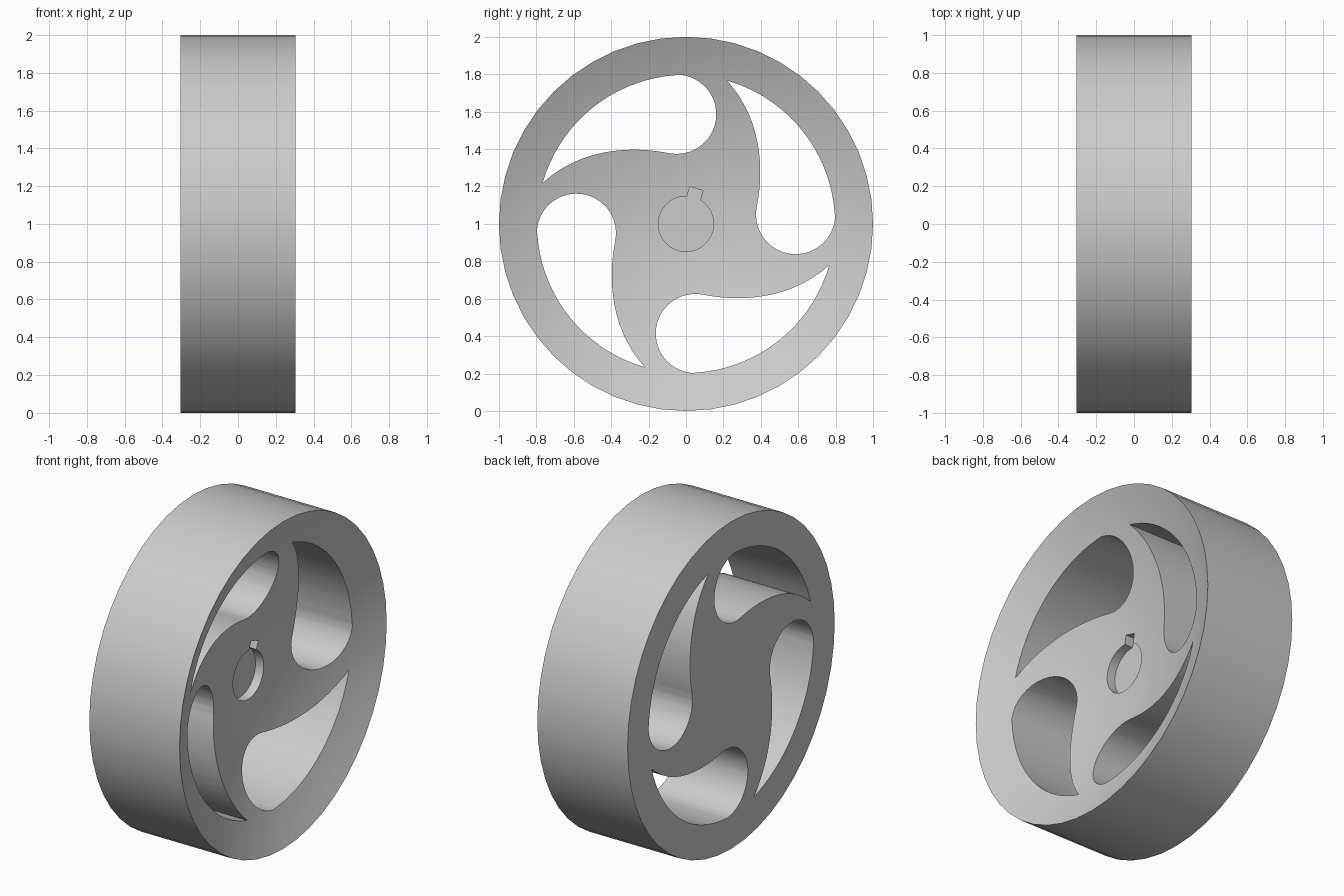
import bpy, bmesh
from math import cos, sin, radians, asin, degrees, sqrt
from mathutils import Vector, Matrix

cube = bpy.data.objects.get("Cube")
if cube:
    bpy.data.objects.remove(cube, do_unlink=True)

HALF_WIDTH = 0.305
DISH_DEPTH = 0.24
BORE_DEPTH = 0.05
DISH_RADIUS = (1 + DISH_DEPTH**2) / (2 * DISH_DEPTH)

grey = bpy.data.materials.new("plain_grey")
grey.use_nodes = True
grey.diffuse_color = (0.6, 0.6, 0.6, 1)
grey.node_tree.nodes["Principled BSDF"].inputs["Base Color"].default_value = (0.6, 0.6, 0.6, 1)


def arc(center, radius, start, end, steps):
    """Points along an arc in the wheel plane, angles in degrees."""
    angles = [radians(start + (end - start) * i / steps) for i in range(steps + 1)]
    return [Vector((center[0] + radius * cos(a), center[1] + radius * sin(a))) for a in angles]


def bezier(p0, p1, p2, p3, steps):
    p0, p1, p2, p3 = map(Vector, (p0, p1, p2, p3))
    ts = [i / steps for i in range(steps + 1)]
    return [p0 * (1 - t)**3 + p1 * 3 * t * (1 - t)**2 + p2 * 3 * t * t * (1 - t) + p3 * t**3
            for t in ts]


def finish(name, bm):
    bmesh.ops.recalc_face_normals(bm, faces=bm.faces)
    mesh = bpy.data.meshes.new(name)
    bm.to_mesh(mesh)
    bm.free()
    mesh.materials.append(grey)
    obj = bpy.data.objects.new(name, mesh)
    bpy.context.collection.objects.link(obj)
    return obj


def prism(name, outline, x0, x1):
    """Extrude a wheel-plane outline along the axle, from x0 to x1."""
    bm = bmesh.new()
    face = bm.faces.new([bm.verts.new((x0, p.x, p.y + 1)) for p in outline])
    result = bmesh.ops.extrude_face_region(bm, geom=[face])
    moved = [g for g in result["geom"] if isinstance(g, bmesh.types.BMVert)]
    bmesh.ops.translate(bm, verts=moved, vec=(x1 - x0, 0, 0))
    return finish(name, bm)


def lathe(name, profile, segments):
    """Spin an (x, radius) profile about the axle; both ends lie on the axis."""
    bm = bmesh.new()
    verts = [bm.verts.new((x, r, 1)) for x, r in profile]
    edges = [bm.edges.new(pair) for pair in zip(verts, verts[1:])]
    bmesh.ops.spin(bm, geom=verts + edges, cent=(0, 0, 1), axis=(1, 0, 0),
                   angle=radians(360), steps=segments)
    bmesh.ops.remove_doubles(bm, verts=bm.verts, dist=0.0001)
    return finish(name, bm)


# Wheel body: flat back, straight tread, shallow spherical dish on the +x side
rings = 14
profile = [(-HALF_WIDTH, 0), (-HALF_WIDTH, 1)]
for i in range(rings + 1):
    r = 1 - i / rings
    profile.append((HALF_WIDTH - DISH_DEPTH + DISH_RADIUS - sqrt(DISH_RADIUS**2 - r * r), r))
wheel = lathe("wheel", profile, 48)

# Teardrop opening: rim side, rounded end, curved spoke edge back to the tip
opening = arc((0, 0), 0.797, 74, 4, 18)
opening += arc((0.586, 0.05), 0.212, -5, -190, 18)
opening += bezier((0.378, 0.092), (0.405, 0.22), (0.435, 0.53), (0.22, 0.766), 16)[:-1]

cutters = []
for i in range(4):
    turn = Matrix.Rotation(radians(90 * i), 2)
    cutters.append(prism("opening_cutter", [turn @ p for p in opening], -0.5, 0.5))

# Blind axle bore with its keyway, sunk below the bottom of the dish
key_angle, key_half, bore_radius = 73.5, 0.037, 0.148
gap = degrees(asin(key_half / bore_radius))
bore = arc((0, 0), bore_radius, key_angle + gap, key_angle + 360 - gap, 40)
key_turn = Matrix.Rotation(radians(key_angle), 2)
bore += [key_turn @ Vector((0.197, side * key_half)) for side in (-1, 1)]
cutters.append(prism("bore_cutter", bore, HALF_WIDTH - DISH_DEPTH - BORE_DEPTH, 0.5))

# Cut the wheel and discard the helpers
for cutter in cutters:
    cutter.hide_render = True
    mod = wheel.modifiers.new("cut", 'BOOLEAN')
    mod.operation = 'DIFFERENCE'
    mod.solver = 'EXACT'
    mod.object = cutter
bpy.context.view_layer.update()
evaluated = wheel.evaluated_get(bpy.context.evaluated_depsgraph_get())
cut_mesh = bpy.data.meshes.new_from_object(evaluated)
wheel.modifiers.clear()
wheel.data = cut_mesh
for cutter in cutters:
    bpy.data.objects.remove(cutter, do_unlink=True)

# Smooth curved walls, crisp rims
for obj in bpy.context.selected_objects:
    obj.select_set(False)
wheel.select_set(True)
bpy.context.view_layer.objects.active = wheel
bpy.ops.object.shade_smooth_by_angle(angle=radians(30))
